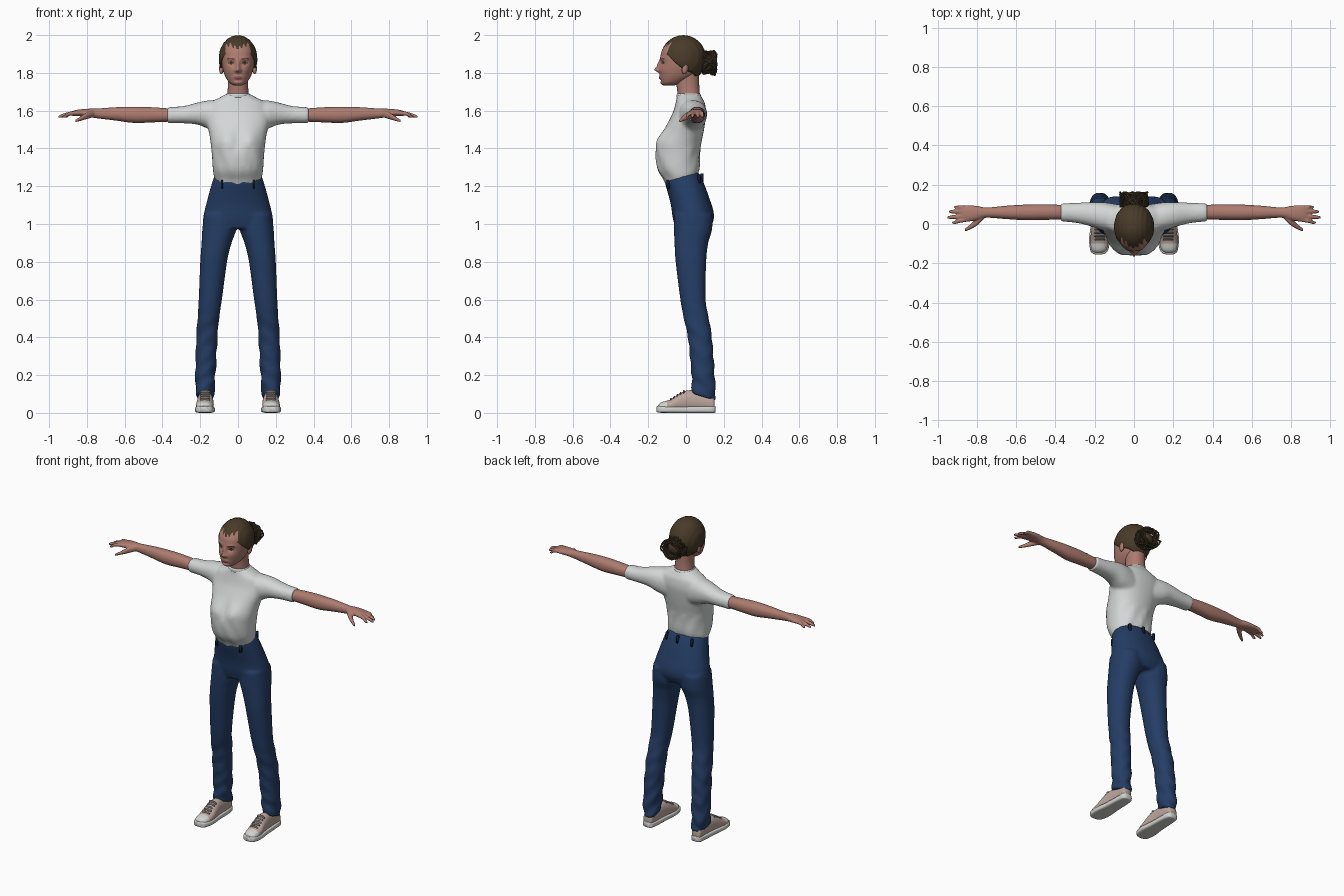
import bpy, bmesh, math, random
from mathutils import Vector

if "Cube" in bpy.data.objects:
    bpy.data.objects.remove(bpy.data.objects["Cube"])
random.seed(4)


def material(name, r, g, b):
    m = bpy.data.materials.new(name)
    m.use_nodes = True
    m.diffuse_color = (r, g, b, 1)
    bsdf = m.node_tree.nodes["Principled BSDF"]
    bsdf.inputs["Base Color"].default_value = (r, g, b, 1)
    bsdf.inputs["Roughness"].default_value = .8
    return m


skin = material("skin", .42, .2, .16)
lip = material("lip", .3, .1, .09)
eye = material("eye dark", .04, .025, .02)
hair = material("brown hair", .065, .043, .022)
cotton = material("white cotton", .66, .68, .68)
denim = material("blue denim", .018, .047, .13)
dark_denim = material("dark denim", .006, .012, .035)
canvas = material("pale pink canvas", .5, .38, .34)
rubber = material("white rubber", .64, .64, .62)
lace = material("grey lace", .16, .14, .13)


def spline(rows, steps):
    """Smooth curve of tuples through the given rows."""
    out = []
    for i in range(len(rows) - 1):
        a, b, c, d = (rows[min(max(i + k, 0), len(rows) - 1)] for k in (-1, 0, 1, 2))
        for s in range(steps):
            t = s / steps
            out.append([q + .5 * t * (r - p + t * (2*p - 5*q + 4*r - e + t * (3*(q - r) + e - p)))
                        for p, q, r, e in zip(a, b, c, d)])
    return out + [list(rows[-1])]


def loft(bm, axis, rows, n=32, power=2.2, steps=5, side=1, shape=None):
    """Closed tube; each row is (position, min a, max a, min b, max b)."""
    rings = []
    for t, a0, a1, b0, b1 in spline(rows, steps):
        ring = []
        for k in range(n):
            ang = 2 * math.pi * k / n
            c, s = math.cos(ang), math.sin(ang)
            a = (a0 + a1) / 2 + (a1 - a0) / 2 * math.copysign(abs(c) ** (2 / power), c)
            b = (b0 + b1) / 2 + (b1 - b0) / 2 * math.copysign(abs(s) ** (2 / power), s)
            co = Vector({"x": (t, a, b), "y": (a, t, b), "z": (a, b, t)}[axis])
            if shape:
                co = shape(co)
            co.x *= side
            ring.append(bm.verts.new(co))
        rings.append(ring)
    faces = [bm.faces.new(rings[0]), bm.faces.new(rings[-1])]
    for r, q in zip(rings, rings[1:]):
        faces += [bm.faces.new((r[k], r[(k+1) % n], q[(k+1) % n], q[k])) for k in range(n)]
    bmesh.ops.recalc_face_normals(bm, faces=faces)


def finish(name, bm, mats, voxel=0, rule=None, smooths=5):
    me = bpy.data.meshes.new(name)
    for m in mats:
        me.materials.append(m)
    for f in bm.faces:
        f.smooth = True
        if rule:
            f.material_index = rule(f.calc_center_median())
    bm.to_mesh(me)
    bm.free()
    ob = bpy.data.objects.new(name, me)
    bpy.context.scene.collection.objects.link(ob)
    if voxel:
        rm = ob.modifiers.new("blend", 'REMESH')
        rm.mode, rm.voxel_size, rm.use_smooth_shade = 'VOXEL', voxel, True
        sm = ob.modifiers.new("soften", 'SMOOTH')
        sm.factor, sm.iterations = .5, smooths
    return ob


def bump(v, x, z, sx, sz):
    return math.exp(-((abs(v.x) - x) / sx) ** 2 - ((v.z - z) / sz) ** 2)


def clamp(t):
    return max(0, min(1, t))


def even(rows):
    """Rows given as (z, half width, front, back)."""
    return [(z, -w, w, f, b) for z, w, f, b in rows]


# Shirt: torso and sleeves blended together
def shirt_shape(v):
    if v.y < -.03:
        v.y -= .016 * bump(v, .065, 1.45, .045, .045)
        v.y += .012 * bump(v, 0, 1.44, .03, .06)
    v.z += .25 * (v.y + .02) * clamp((1.34 - v.z) / .1)
    if v.z < 1.4:
        v.y += .003 * math.sin(v.x * 80 + v.z * 30)
    return v


bm = bmesh.new()
loft(bm, "z", even([(1.215, .112, -.1, .05), (1.255, .128, -.118, .066), (1.3, .134, -.15, .072),
                    (1.36, .138, -.163, .074), (1.42, .144, -.158, .08), (1.48, .153, -.128, .092),
                    (1.54, .168, -.095, .102), (1.59, .17, -.07, .107), (1.64, .15, -.055, .1),
                    (1.663, .11, -.05, .088), (1.69, .06, -.045, .074)]), shape=shirt_shape)
for s in (1, -1):
    loft(bm, "x", [(.08, -.04, .1, 1.48, 1.655), (.15, -.035, .11, 1.5, 1.655), (.21, -.015, .111, 1.525, 1.644),
                   (.29, .005, .108, 1.533, 1.624), (.375, .013, .105, 1.533, 1.619)], side=s)
finish("shirt", bm, [cotton], .009)

# Collar band
bm = bmesh.new()
loft(bm, "z", even([(1.67, .062, -.049, .077), (1.684, .063, -.05, .078), (1.692, .058, -.045, .073)]))
finish("collar", bm, [cotton])


# Trousers: pelvis and two legs blended together
def trouser_shape(v):
    v.z += .25 * (v.y + .02) * clamp((v.z - 1.12) / .1)
    fold = clamp((.6 - v.z) * 3)
    v.x += .004 * fold * math.sin(v.z * 55 + v.y * 40)
    v.y += .004 * fold * math.sin(v.z * 70 + v.x * 50)
    v.z -= .3 * (v.y - .09) * clamp((.25 - v.z) / .12)
    return v


bm = bmesh.new()
loft(bm, "z", even([(.975, .186, -.055, .125), (1.03, .185, -.07, .148), (1.1, .17, -.08, .137),
                    (1.2, .142, -.102, .092), (1.253, .126, -.113, .066)]), shape=trouser_shape)
for s in (1, -1):
    loft(bm, "z", [(.085, .127, .222, .03, .158), (.2, .12, .226, .029, .152), (.4, .108, .221, .01, .137),
                   (.5, .1, .214, -.012, .121), (.6, .085, .208, -.03, .104), (.8, .058, .2, -.055, .107),
                   (.9, .034, .193, -.061, .118), (.97, .01, .189, -.064, .138), (1.05, .01, .18, -.065, .14)],
         side=s, shape=trouser_shape, steps=8)
finish("trousers", bm, [denim], .009, smooths=3)

# Belt loops around the waistband
for i, (x, y, z) in enumerate([(.085, -.094, 1.21), (-.085, -.094, 1.21), (.09, .068, 1.24),
                               (-.09, .068, 1.24), (0, .084, 1.245)]):
    bm = bmesh.new()
    bmesh.ops.create_cube(bm, size=1)
    for v in bm.verts:
        v.co = Vector((x + v.co.x * .012, y + v.co.y * .016, z + v.co.z * .045))
    finish("belt_loop_%d" % i, bm, [dark_denim])

# Arms with palms, fingers and thumbs
FINGERS = [(.008, .928, .024), (.034, .952, .043), (.063, .944, .064), (.086, .918, .082)]
for s, label in ((1, "left"), (-1, "right")):
    bm = bmesh.new()
    loft(bm, "x", [(.33, .024, .096, 1.543, 1.609), (.45, .021, .1, 1.538, 1.618), (.55, .019, .099, 1.535, 1.621),
                   (.65, .025, .093, 1.548, 1.618), (.75, .032, .084, 1.56, 1.611), (.8, .02, .092, 1.568, 1.61),
                   (.85, .012, .096, 1.571, 1.605), (.88, .018, .09, 1.573, 1.597)], side=s)
    for y, tip, root in FINGERS:
        r = .011
        loft(bm, "x", [(.84, root - r, root + r, 1.577, 1.6), (.89, (y + root) / 2 - r, (y + root) / 2 + r, 1.573, 1.595),
                       (tip - .015, y - .009, y + .009, 1.563, 1.581), (tip, y - .005, y + .005, 1.562, 1.572)],
             n=12, side=s)
    loft(bm, "x", [(.765, .025, .055, 1.565, 1.6), (.8, -.008, .03, 1.555, 1.592),
                   (.835, -.028, -.002, 1.545, 1.568), (.862, -.04, -.024, 1.538, 1.552)], n=12, side=s)
    finish(label + "_arm", bm, [skin], .005, smooths=2)

# Neck
bm = bmesh.new()
loft(bm, "z", even([(1.62, .065, -.04, .075), (1.69, .057, -.045, .073), (1.74, .053, -.05, .07),
                    (1.8, .055, -.05, .07)]))
finish("neck", bm, [skin])


# Head with sculpted features
def face_shape(v):
    if v.y < -.05:
        v.y -= (.024 * bump(v, 0, 1.816, .013, .014) + .014 * bump(v, 0, 1.842, .01, .022)
                + .007 * bump(v, 0, 1.775, .024, .009) + .006 * bump(v, 0, 1.746, .022, .012)
                + .005 * bump(v, .014, 1.812, .008, .008) + .004 * bump(v, .04, 1.815, .022, .018)
                + .004 * bump(v, .035, 1.878, .025, .009)
                - .01 * bump(v, .036, 1.853, .018, .012) - .004 * bump(v, 0, 1.76, .02, .006))
    return v


def face_colour(c):
    if c.y > -.05:
        return 0
    x = abs(c.x)
    if ((x - .037) / .015) ** 2 + ((c.z - 1.852) / .0055) ** 2 < 1:
        return 1
    if (c.x / .024) ** 2 + ((c.z - 1.775) / .0075) ** 2 < 1:
        return 2
    arch = 1.876 - 8 * (x - .04) ** 2
    return 3 if .018 < x < .058 and abs(c.z - arch) < .0028 else 0


bm = bmesh.new()
loft(bm, "z", even([(1.733, .022, -.118, -.06), (1.748, .046, -.13, -.02), (1.78, .067, -.137, .04),
                    (1.81, .078, -.139, .068), (1.84, .085, -.138, .083), (1.88, .089, -.136, .09),
                    (1.92, .088, -.127, .088), (1.96, .07, -.098, .065), (1.985, .035, -.055, .025)]),
     n=144, steps=8, shape=face_shape)
finish("head", bm, [skin, eye, lip, hair], rule=face_colour)

# Ears
for s, label in ((1, "left"), (-1, "right")):
    bm = bmesh.new()
    bmesh.ops.create_uvsphere(bm, u_segments=16, v_segments=10, radius=1)
    for v in bm.verts:
        v.co = Vector((s * (.088 + v.co.x * .012), -.005 + v.co.y * .017 + v.co.z * .005, 1.823 + v.co.z * .029))
    finish(label + "_ear", bm, [skin])

# Swept-back hair: a shell that ends on the hairline
hairline = spline([(64,), (70,), (92,), (116,), (128,), (143,), (148,)], 8)
bm = bmesh.new()
N, ROWS = 96, 22
grid = []
for j in range(1, ROWS + 1):
    ring = []
    for k in range(N):
        phi = math.radians(hairline[min(k, N - k)][0]) * j / ROWS
        az = 2 * math.pi * k / N
        d = Vector((math.sin(phi) * math.sin(az), -math.sin(phi) * math.cos(az), math.cos(phi)))
        d *= 1 + .008 * math.sin(d.x * 28 + d.z * 5)
        ring.append(bm.verts.new((d.x * .102, d.y * .12 - .014, d.z * .124 + 1.875)))
    grid.append(ring)
bm.faces.new(grid[0])
for r, q in zip(grid, grid[1:]):
    for k in range(N):
        bm.faces.new((r[k], q[k], q[(k+1) % N], r[(k+1) % N]))
bmesh.ops.recalc_face_normals(bm, faces=bm.faces)
shell = finish("hair", bm, [hair])
thick = shell.modifiers.new("thickness", 'SOLIDIFY')
thick.thickness = .014

# Messy bun: a core wrapped in loose curls
bm = bmesh.new()
bmesh.ops.create_icosphere(bm, subdivisions=3, radius=1)
for v in bm.verts:
    v.co = Vector((v.co.x * .045, .115 + v.co.y * .032, 1.853 + v.co.z * .042))
finish("bun", bm, [hair])
curls = bpy.data.curves.new("bun_curls", 'CURVE')
curls.dimensions, curls.bevel_depth, curls.bevel_resolution = '3D', .0045, 1
curls.resolution_u = 4
curls.materials.append(hair)
for i in range(55):
    sp = curls.splines.new('BEZIER')
    sp.bezier_points.add(3)
    a, turn = random.uniform(0, 2 * math.pi), random.choice((-1, 1))
    for k, p in enumerate(sp.bezier_points):
        ang, r = a + turn * k * .7, random.uniform(.7, 1.12)
        p.co = (math.cos(ang) * .065 * r, .122 + random.uniform(-.035, .042), 1.852 + math.sin(ang) * .058 * r)
        p.handle_left_type = p.handle_right_type = 'AUTO'
bpy.context.scene.collection.objects.link(bpy.data.objects.new("bun_curls", curls))

# Shoes: canvas upper with toe cap, rubber sole and laces
for s, label in ((1, "left"), (-1, "right")):
    bm = bmesh.new()
    loft(bm, "y", [(-.148, .16, .2, .01, .04), (-.13, .14, .217, .005, .056), (-.08, .129, .222, .005, .072),
                   (-.03, .13, .217, .005, .105), (.02, .135, .212, .005, .12), (.09, .137, .208, .005, .11),
                   (.14, .142, .206, .005, .095), (.152, .152, .196, .01, .07)], side=s, steps=8)
    finish(label + "_shoe", bm, [canvas, rubber], rule=lambda c: 1 if c.y < -.1 else 0)
    bm = bmesh.new()
    loft(bm, "y", [(-.156, .165, .197, .006, .034), (-.14, .136, .22, .001, .037), (-.08, .122, .229, 0, .035),
                   (0, .128, .22, 0, .034), (.1, .132, .214, 0, .036), (.145, .14, .208, 0, .038),
                   (.157, .155, .192, .004, .036)], power=4, side=s)
    finish(label + "_sole", bm, [rubber])
    bm = bmesh.new()
    for i in range(5):
        y, z = -.08 + i * .017, .073 + i * .0105
        loft(bm, "y", [(y - .005, .15, .198, z - .02, z), (y, .147, .201, z - .02, z + .006),
                       (y + .005, .15, .198, z - .02, z + .004)], n=16, side=s, power=3)
    finish(label + "_laces", bm, [lace])
